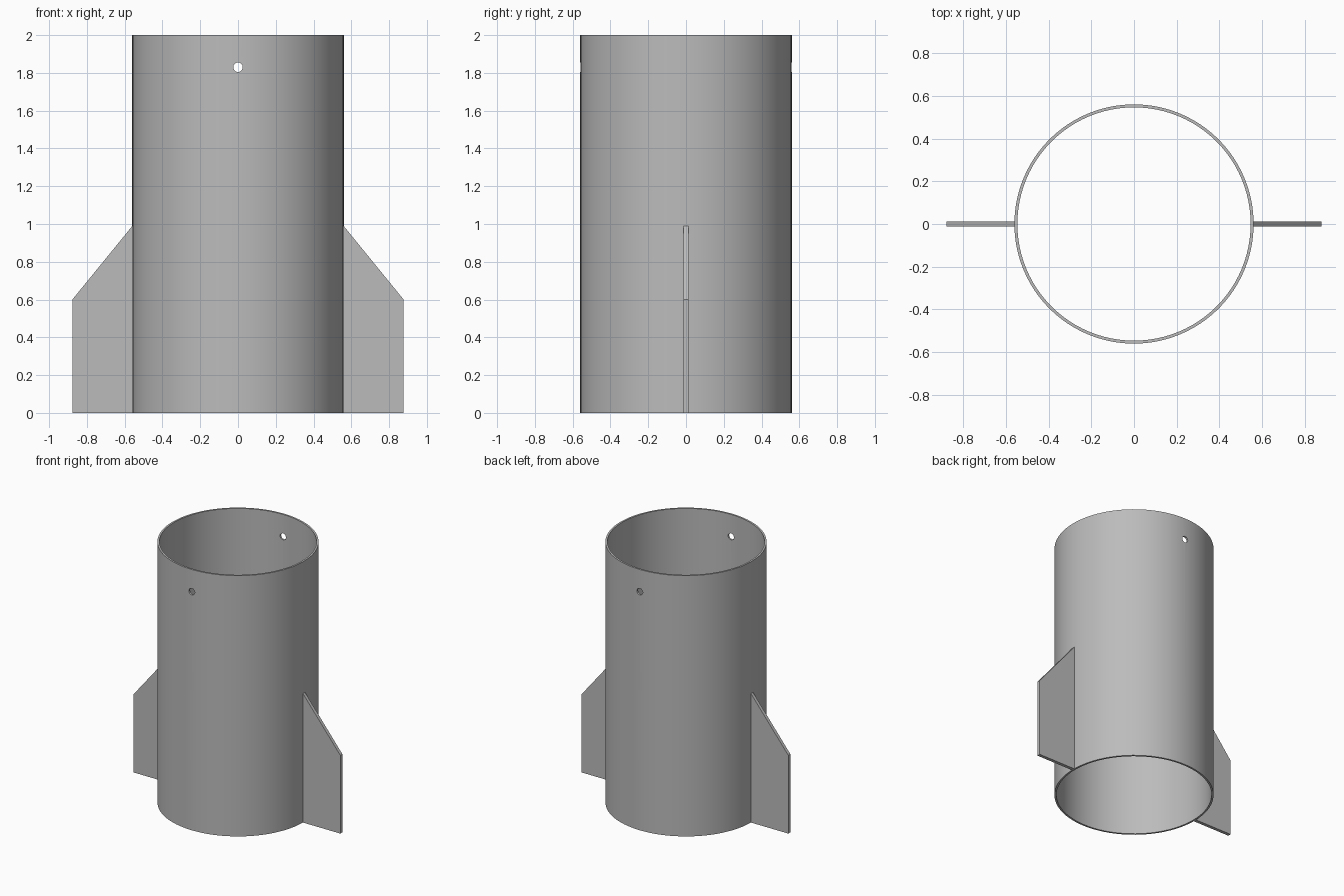
import bpy, bmesh, math
from mathutils import Matrix

cube = bpy.data.objects.get("Cube")
if cube:
    bpy.data.objects.remove(cube, do_unlink=True)

OUTER, INNER, HEIGHT = 0.56, 0.546, 2.0
SEGMENTS = 96
FIN_HALF = 0.0125

# Single grey material
grey = bpy.data.materials.new("plain grey")
grey.use_nodes = True
colour = (0.5, 0.5, 0.5, 1)
grey.diffuse_color = colour
grey.node_tree.nodes["Principled BSDF"].inputs["Base Color"].default_value = colour


def make_object(name, bm):
    bmesh.ops.recalc_face_normals(bm, faces=bm.faces)
    mesh = bpy.data.meshes.new(name)
    bm.to_mesh(mesh)
    bm.free()
    mesh.materials.append(grey)
    obj = bpy.data.objects.new(name, mesh)
    bpy.context.collection.objects.link(obj)
    return obj


# Open tube: wall cross-section spun around the z axis
bm = bmesh.new()
section = [(OUTER, 0), (OUTER, HEIGHT), (INNER, HEIGHT), (INNER, 0)]
verts = [bm.verts.new((r, 0, z)) for r, z in section]
edges = [bm.edges.new((verts[i], verts[(i + 1) % 4])) for i in range(4)]
bmesh.ops.spin(bm, geom=verts + edges, cent=(0, 0, 0), axis=(0, 0, 1),
               angle=math.tau, steps=SEGMENTS, use_duplicate=False)
bmesh.ops.remove_doubles(bm, verts=bm.verts, dist=0.0001)
tube = make_object("tube", bm)

# Pin hole through the front and back walls
bm = bmesh.new()
bmesh.ops.create_cone(bm, cap_ends=True, segments=32, radius1=0.025,
                      radius2=0.025, depth=1.4,
                      matrix=Matrix.Translation((0, 0, 1.83))
                      @ Matrix.Rotation(math.pi / 2, 4, "X"))
cutter = make_object("pin_hole_cutter", bm)
cutter.hide_render = True
cut = tube.modifiers.new("pin holes", "BOOLEAN")
cut.operation, cut.solver, cut.object = "DIFFERENCE", "EXACT", cutter

bpy.ops.object.select_all(action="DESELECT")
tube.select_set(True)
bpy.context.view_layer.objects.active = tube
bpy.ops.object.modifier_apply(modifier=cut.name)
bpy.data.objects.remove(cutter, do_unlink=True)
bpy.ops.object.shade_smooth_by_angle(angle=math.radians(30))

# Clipped flat fins on both sides
outline = [(0.555, 0), (0.877, 0), (0.877, 0.6), (0.555, 0.995)]
for name, side in (("left_fin", 1), ("right_fin", -1)):
    bm = bmesh.new()
    face = bm.faces.new([bm.verts.new((side * x, -FIN_HALF, z)) for x, z in outline])
    slab = bmesh.ops.extrude_face_region(bm, geom=[face])
    moved = [v for v in slab["geom"] if isinstance(v, bmesh.types.BMVert)]
    bmesh.ops.translate(bm, verts=moved, vec=(0, 2 * FIN_HALF, 0))
    make_object(name, bm)
